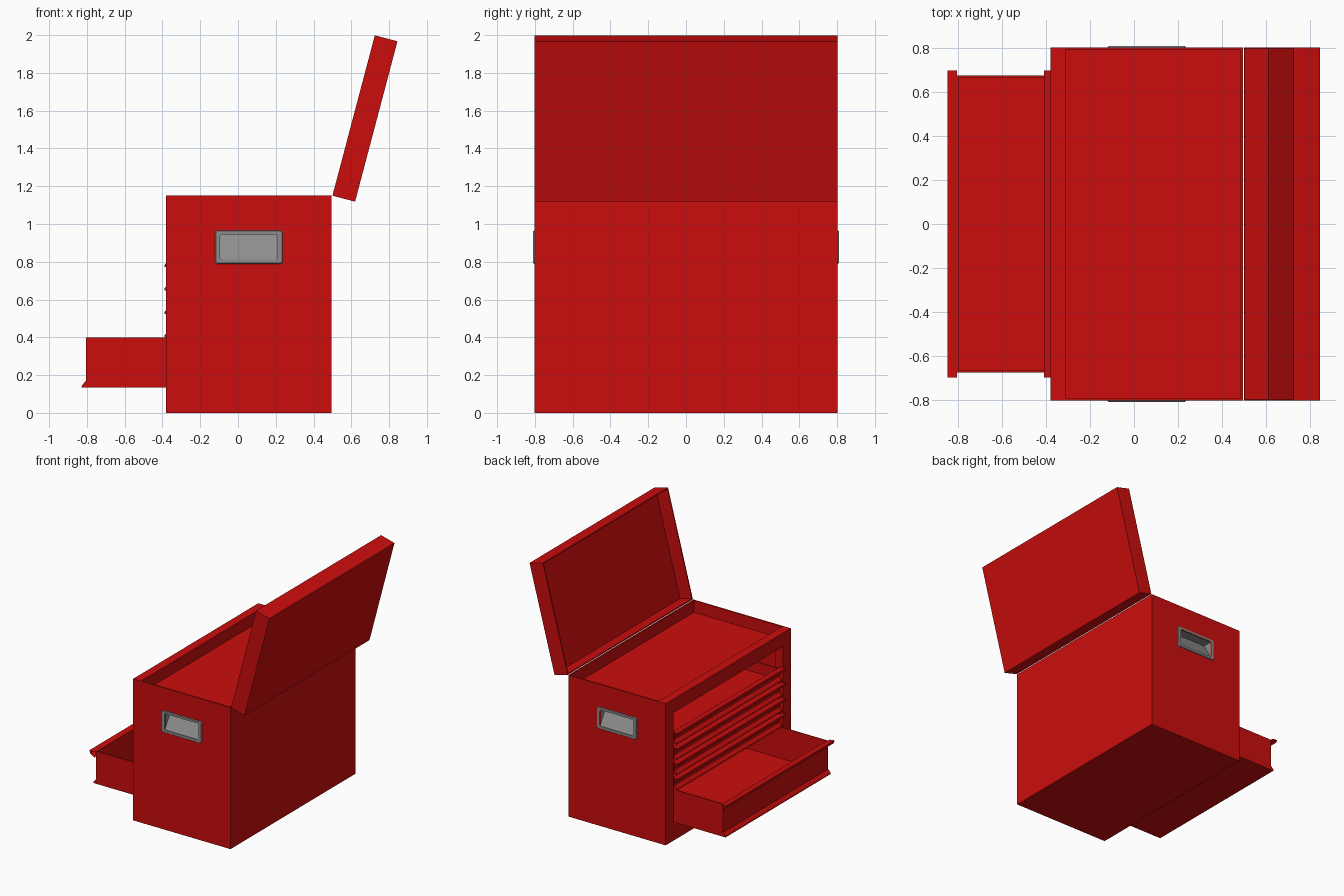
import bpy, bmesh, math
from mathutils import Vector

cube = bpy.data.objects.get("Cube")
if cube:
    bpy.data.objects.remove(cube, do_unlink=True)


def material(name, rgb):
    m = bpy.data.materials.new(name)
    m.use_nodes = True
    m.diffuse_color = (*rgb, 1)
    m.node_tree.nodes["Principled BSDF"].inputs["Base Color"].default_value = (*rgb, 1)
    return m


RED = material("red_paint", (0.6, 0.004, 0.004))
GREY = material("grey_metal", (0.27, 0.27, 0.27))

# Main dimensions
FRONT, BACK, HALF, TOP, T = -0.38, 0.495, 0.803, 1.15, 0.012


def finish(name, bm, mat, closed=True):
    if closed:
        bmesh.ops.recalc_face_normals(bm, faces=bm.faces)
    me = bpy.data.meshes.new(name)
    bm.to_mesh(me)
    bm.free()
    me.materials.append(mat)
    ob = bpy.data.objects.new(name, me)
    bpy.context.collection.objects.link(ob)
    return ob


def box_bm(x, y, z):
    bm = bmesh.new()
    bmesh.ops.create_cube(bm, size=1)
    for v in bm.verts:
        for i, (lo, hi) in enumerate((x, y, z)):
            v.co[i] = lo if v.co[i] < 0 else hi
    return bm


def box(name, x, y, z, mat=RED):
    return finish(name, box_bm(x, y, z), mat)


def tray(name, x, y, z, wall=T, floor=T):
    """Box hollowed from its upper face."""
    bm = box_bm(x, y, z)
    bm.normal_update()
    top = max(bm.faces, key=lambda f: f.normal.z)
    bmesh.ops.inset_region(bm, faces=[top], thickness=wall)
    new = bmesh.ops.extrude_discrete_faces(bm, faces=[top])["faces"][0]
    bmesh.ops.translate(bm, verts=new.verts, vec=(0, 0, z[0] + floor - z[1]))
    return finish(name, bm, RED)


def loop(u, v, c):
    """Rectangle outline, with cut corners when c is set."""
    (a, b), (p, q) = u, v
    if not c:
        return [(a, p), (b, p), (b, q), (a, q)]
    return [(a + c, p), (b - c, p), (b, p + c), (b, q - c),
            (b - c, q), (a + c, q), (a, q - c), (a, p + c)]


def ring(name, outer, inner, depth, place, mat=RED, cut=0, slope=0):
    """Flat frame; place(u, v, d) maps it into space."""
    bm = bmesh.new()
    rings = []
    for d, shrink in ((depth[0], 0), (depth[1], slope)):
        for (u, v), s in ((outer, shrink), (inner, 0)):
            pts = loop((u[0] + s, u[1] - s), (v[0] + s, v[1] - s), cut)
            rings.append([bm.verts.new(place(a, b, d)) for a, b in pts])
    o0, i0, o1, i1 = rings
    n = len(o0)
    for p, q in ((o0, i0), (i0, i1), (i1, o1), (o1, o0)):
        for k in range(n):
            j = (k + 1) % n
            bm.faces.new((p[k], p[j], q[j], q[k]))
    return finish(name, bm, mat)


def strip(name, profile, half, closed):
    """Sweep an (x, z) profile along y."""
    bm = bmesh.new()
    a, b = [[bm.verts.new((x, s * half, z)) for x, z in profile] for s in (-1, 1)]
    n = len(profile)
    for k in range(n if closed else n - 1):
        j = (k + 1) % n
        bm.faces.new((a[k], b[k], b[j], a[j]))
    if closed:
        bm.faces.new(a)
        bm.faces.new(b)
    return finish(name, bm, RED, closed)


# Cabinet shell
box("cabinet_bottom", (FRONT, BACK), (-HALF, HALF), (0, T))
box("cabinet_back", (BACK - T, BACK), (-HALF, HALF), (0, TOP))
box("top_tray_floor", (FRONT + T, BACK - T), (-HALF + T, HALF - T), (1.042, 1.054))
ring("front_frame", ((-HALF, HALF), (0, TOP)), ((-0.7, 0.7), (0.12, 1.04)),
     (FRONT, FRONT + 0.07), lambda u, v, d: (d, u, v))

# Side walls with recessed handles
HX, HZ = (-0.095, 0.21), (0.812, 0.945)
for s, side in ((1, "left"), (-1, "right")):
    def place(u, v, d, s=s):
        return (u, s * d, v)
    ring(side + "_wall", ((FRONT, BACK), (0, TOP)), (HX, HZ), (HALF - T, HALF), place)
    ring(side + "_handle_bezel", ((-0.122, 0.238), (0.787, 0.968)), (HX, HZ),
         (HALF - 0.002, HALF + 0.006), place, GREY, 0.008, 0.006)
    # Pocket: deep at its ceiling, shallow at the bottom
    bm = bmesh.new()
    rows = [[bm.verts.new(place(x, z, d)) for z, d in
             ((HZ[0], HALF), (HZ[1], HALF), (HZ[1], HALF - 0.08))] for x in HX]
    (a0, a1, a2), (b0, b1, b2) = rows
    mouth = Vector(place(sum(HX) / 2, 0.89, HALF))
    for vs in ((a0, b0, b2, a2), (a1, b1, b2, a2), (a0, a1, a2), (b0, b1, b2)):
        f = bm.faces.new(vs)
        f.normal_update()
        if f.normal.dot(mouth - f.calc_center_median()) < 0:
            f.normal_flip()
    finish(side + "_handle_pocket", bm, GREY, closed=False)


# Drawers: open box, folded pull along the top, small lip along the bottom
def drawer(name, x, z0, z1):
    tray(name, (x, x + 0.8), (-0.675, 0.675), (z0, z1))
    strip(name + "_pull", [(x, z1), (x - 0.043, z1 + 0.004),
                           (x - 0.035, z1 - 0.02), (x, z1 - 0.045)], 0.697, False)
    strip(name + "_lip", [(x, z0), (x - 0.023, z0), (x - 0.021, z0 + 0.012),
                          (x, z0 + 0.034)], 0.675, True)


drawer("open_drawer", -0.805, 0.135, 0.4)
for i in range(4):
    top = 0.5 + 0.124 * i
    drawer(f"closed_drawer_{i + 1}", -0.367, top - 0.1, top)

# Raised lid, hollow on its inner side
lid = tray("lid", (0, 0.878), (-HALF, HALF), (-0.124, 0))
lid.location = (0.5, 0, TOP)
lid.rotation_euler = (0, math.radians(-75.2), 0)
